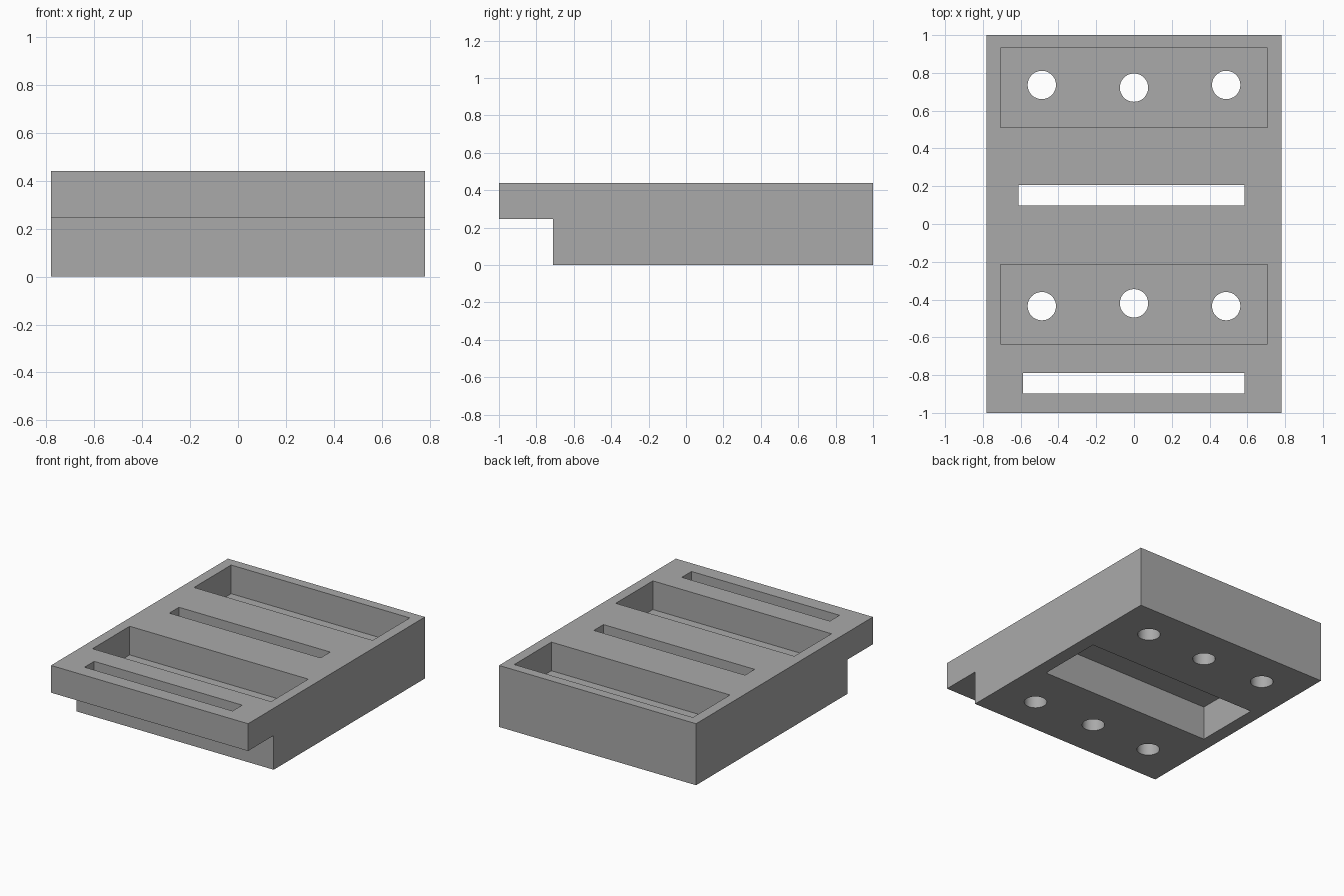
import bpy
import bmesh
from mathutils import Matrix, Vector

cube = bpy.data.objects.get("Cube")
if cube:
    bpy.data.objects.remove(cube, do_unlink=True)

# Single plain grey material
grey = bpy.data.materials.new("plain grey")
grey.use_nodes = True
colour = (0.4, 0.4, 0.4, 1)
grey.diffuse_color = colour
grey.node_tree.nodes["Principled BSDF"].inputs["Base Color"].default_value = colour

TOP = 0.44      # top face
LEDGE = 0.245   # underside of the front lip and roof of the bottom recess
FLOOR = 0.235   # floor of the top pockets
OVER = 0.1      # cutter overshoot


def make_object(name, bm):
    mesh = bpy.data.meshes.new(name)
    bm.to_mesh(mesh)
    bm.free()
    mesh.materials.append(grey)
    obj = bpy.data.objects.new(name, mesh)
    bpy.context.collection.objects.link(obj)
    return obj


def box(name, x, y, z):
    low, high = Vector((x[0], y[0], z[0])), Vector((x[1], y[1], z[1]))
    bm = bmesh.new()
    bmesh.ops.create_cube(bm, size=1, matrix=Matrix.Translation((low + high) / 2)
                          @ Matrix.Diagonal((high - low).to_4d()))
    return make_object(name, bm)


def hole(name, x, y):
    bm = bmesh.new()
    bmesh.ops.create_cone(bm, cap_ends=True, segments=48, radius1=0.075, radius2=0.075,
                          depth=0.6, matrix=Matrix.Translation((x, y, 0.05)))
    return make_object(name, bm)


# Main block
body = box("mounting_block", (-0.78, 0.78), (-1, 1), (0, TOP))

# Step under the front lip, and the recess in the underside
cutters = [
    box("front_step_cutter", (-1, 1), (-1.2, -0.71), (-OVER, LEDGE)),
    box("bottom_recess_cutter", (-0.683, 0.683), (-0.093, 0.39), (-OVER, LEDGE)),
    # Through slots
    box("middle_slot_cutter", (-0.612, 0.585), (0.098, 0.207), (0.1, TOP + OVER)),
    box("front_slot_cutter", (-0.587, 0.585), (-0.897, -0.788), (0.1, TOP + OVER)),
]

# Two top pockets, each with a row of three holes
for name, centre, middle_shift in (("back", 0.722, 0), ("front", -0.425, 0.005)):
    cutters.append(box(name + "_pocket_cutter", (-0.707, 0.707),
                       (centre - 0.21, centre + 0.21), (FLOOR, TOP + OVER)))
    side_y = centre + (0.014 if name == "back" else -0.01)
    for label, x, y in (("right", -0.488, side_y), ("middle", 0, centre + middle_shift),
                        ("left", 0.488, side_y)):
        cutters.append(hole(f"{name}_{label}_hole_cutter", x, y))

# Cut everything out of the block
for cutter in cutters:
    mod = body.modifiers.new(cutter.name, "BOOLEAN")
    mod.operation = "DIFFERENCE"
    mod.solver = "EXACT"
    mod.object = cutter

bpy.context.view_layer.update()
evaluated = body.evaluated_get(bpy.context.evaluated_depsgraph_get())
result = bpy.data.meshes.new_from_object(evaluated)
body.modifiers.clear()
body.data = result
for cutter in cutters:
    bpy.data.objects.remove(cutter, do_unlink=True)

# Smooth hole walls, sharp edges elsewhere
bpy.ops.object.select_all(action="DESELECT")
body.select_set(True)
bpy.context.view_layer.objects.active = body
bpy.ops.object.shade_smooth_by_angle()
